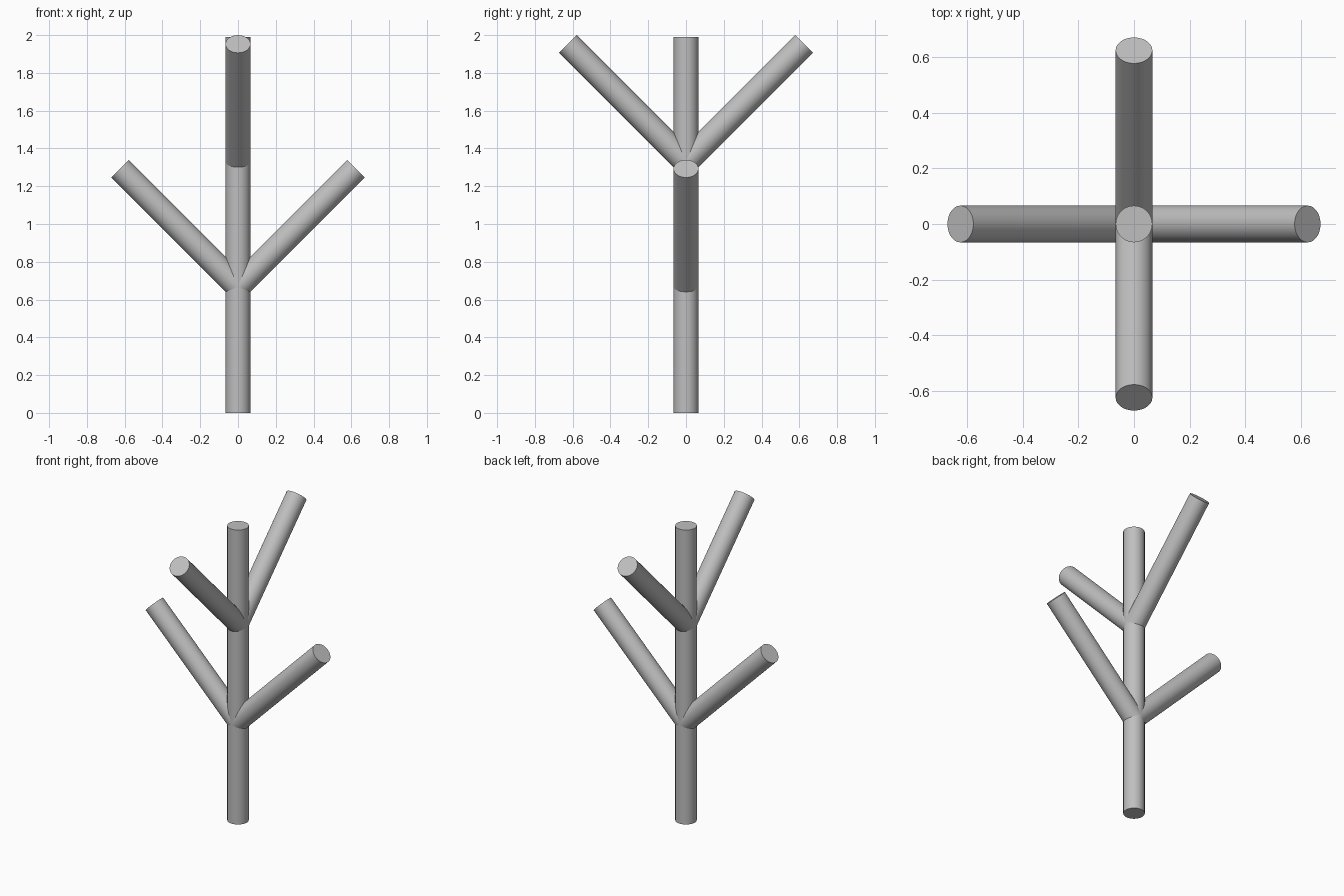
import bpy
import math
from mathutils import Vector

cube = bpy.data.objects.get("Cube")
if cube:
    bpy.data.objects.remove(cube, do_unlink=True)

# Plain grey for the whole stand
GREY = (0.52, 0.52, 0.52, 1.0)
grey = bpy.data.materials.new("plain_grey")
grey.use_nodes = True
grey.diffuse_color = GREY
grey.node_tree.nodes["Principled BSDF"].inputs["Base Color"].default_value = GREY

RADIUS = 0.066


def rod(name, start, end):
    """Capped round rod between two points."""
    start, end = Vector(start), Vector(end)
    axis = end - start
    bpy.ops.mesh.primitive_cylinder_add(
        vertices=48, radius=RADIUS, depth=axis.length, location=(start + end) / 2)
    obj = bpy.context.object
    obj.name = name
    obj.rotation_euler = axis.to_track_quat("Z", "Y").to_euler()
    obj.data.materials.append(grey)
    bpy.ops.object.shade_smooth_by_angle(angle=math.radians(40))
    return obj


# Upright trunk
rod("trunk", (0, 0, 0), (0, 0, 1.99))

# Two pairs of branches rising at 45 degrees, the upper pair turned a quarter
REACH = 0.625
for name, direction, base in (
        ("lower_left_branch", (1, 0), 0.668),
        ("lower_right_branch", (-1, 0), 0.668),
        ("upper_front_branch", (0, -1), 1.328),
        ("upper_back_branch", (0, 1), 1.328)):
    dx, dy = direction
    rod(name, (0, 0, base), (dx * REACH, dy * REACH, base + REACH))
